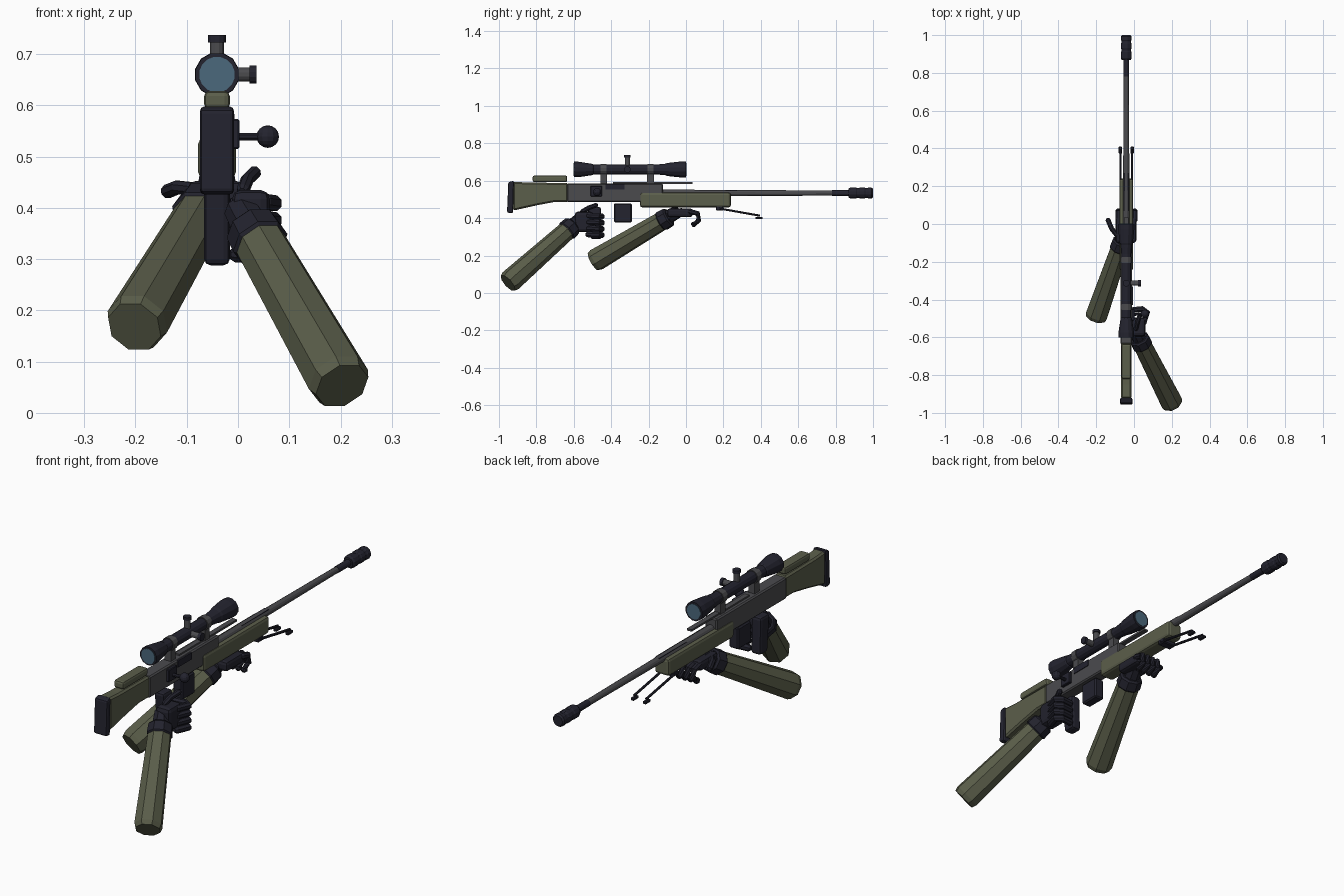
import bpy, bmesh, math
from mathutils import Vector

if "Cube" in bpy.data.objects:
    bpy.data.objects.remove(bpy.data.objects["Cube"])

def material(name, rgb):
    m = bpy.data.materials.new(name)
    m.diffuse_color = (*rgb, 1)
    m.use_nodes = True
    m.node_tree.nodes["Principled BSDF"].inputs["Base Color"].default_value = m.diffuse_color
    return m

DARK = material("near_black", (0.017, 0.017, 0.028))
GLOVE = material("glove_black", (0.016, 0.016, 0.026))
OLIVE = material("olive_stock", (0.105, 0.112, 0.070))
SLEEVE = material("olive_sleeve", (0.100, 0.108, 0.066))
GREY = material("gun_grey", (0.070, 0.070, 0.076))
GLASS = material("lens_blue", (0.070, 0.140, 0.200))
CX = -0.041  # rifle centre line

def finish(name, bm, mat, bevel=0, seg=1):
    bmesh.ops.recalc_face_normals(bm, faces=bm.faces)
    me = bpy.data.meshes.new(name)
    bm.to_mesh(me)
    bm.free()
    me.materials.append(mat)
    ob = bpy.data.objects.new(name, me)
    bpy.context.collection.objects.link(ob)
    if bevel:
        b = ob.modifiers.new("bevel", 'BEVEL')
        b.width, b.segments = bevel, seg
    return ob

def slab(name, pts, x0, x1, mat, bevel=0, seg=1):
    """Extrude a (y, z) side profile from x0 to x1."""
    bm = bmesh.new()
    f = bm.faces.new([bm.verts.new((x0, y, z)) for y, z in pts])
    r = bmesh.ops.extrude_face_region(bm, geom=[f])
    vs = [v for v in r["geom"] if isinstance(v, bmesh.types.BMVert)]
    bmesh.ops.translate(bm, verts=vs, vec=(x1 - x0, 0, 0))
    return finish(name, bm, mat, bevel, seg)

def box(name, x, y, z, mat, bevel=0, seg=1):
    return slab(name, [(y[0], z[0]), (y[1], z[0]), (y[1], z[1]), (y[0], z[1])],
                x[0], x[1], mat, bevel, seg)

def tube(name, pts, radii, mat, sides=12):
    """Loft rings along a path, with capped ends."""
    pts = [Vector(p) for p in pts]
    bm, rings = bmesh.new(), []
    for i, p in enumerate(pts):
        d = (pts[min(i + 1, len(pts) - 1)] - pts[max(i - 1, 0)]).normalized()
        up = Vector((0, 0, 1)) if abs(d.z) < 0.9 else Vector((1, 0, 0))
        u = d.cross(up).normalized()
        w = u.cross(d)
        rings.append([bm.verts.new(p + radii[i] * (
            math.cos(a) * u + math.sin(a) * w)) for a in
            [2 * math.pi * (k + 0.5) / sides for k in range(sides)]])
    for a, b in zip(rings, rings[1:]):
        for k in range(sides):
            n = (k + 1) % sides
            bm.faces.new((a[k], a[n], b[n], b[k]))
    bm.faces.new(rings[0])
    bm.faces.new(rings[-1])
    return finish(name, bm, mat)

def lathe(name, prof, z, mat, sides=12):
    """Turned part along the rifle axis from (y, radius) pairs."""
    return tube(name, [(CX, y, z) for y, r in prof], [r for y, r in prof], mat, sides)

def finger(name, pts, r):
    """Rounded finger along a path."""
    pts = [Vector(p) for p in pts]
    a = pts[0] + (pts[0] - pts[1]).normalized() * r * 0.6
    b = pts[-1] + (pts[-1] - pts[-2]).normalized() * r * 0.6
    tube(name, [a] + pts + [b], [r * 0.6] + [r] * len(pts) + [r * 0.6], GLOVE, 8)

# Stock
slab("butt_pad", [(-0.957, 0.43), (-0.925, 0.425), (-0.92, 0.60), (-0.95, 0.592)],
     CX - 0.033, CX + 0.033, DARK, 0.008, 2)
slab("stock", [(-0.925, 0.595), (-0.85, 0.59), (-0.63, 0.588), (-0.63, 0.487), (-0.70, 0.487),
               (-0.80, 0.468), (-0.925, 0.44)], CX - 0.029, CX + 0.029, OLIVE, 0.008)
box("cheek_rest", (CX - 0.025, CX + 0.025), (-0.82, -0.635), (0.592, 0.628), OLIVE, 0.01, 2)

# Receiver and fore-end
box("receiver", (CX - 0.031, CX + 0.031), (-0.636, -0.123), (0.485, 0.585), GREY, 0.006)
box("ejection_port", (CX + 0.02, CX + 0.0345), (-0.43, -0.33), (0.552, 0.583), DARK)
box("top_rail", (CX - 0.012, CX + 0.012), (-0.39, 0.035), (0.583, 0.592), GREY)
box("fore_end", (CX - 0.037, CX + 0.037), (-0.246, 0.24), (0.457, 0.537), OLIVE, 0.013, 2)
box("fore_end_top_plate", (CX - 0.012, CX + 0.012), (0.07, 0.27), (0.535, 0.549), DARK)

# Barrel and muzzle
lathe("barrel", [(-0.13, 0.019), (0.1, 0.018), (0.79, 0.014)], 0.534, GREY)
lathe("barrel_tip", [(0.78, 0.0155), (0.88, 0.0155)], 0.534, DARK)
lathe("muzzle_brake", [(0.868, 0.024), (0.878, 0.03), (0.91, 0.03), (0.915, 0.027), (0.925, 0.027),
                       (0.93, 0.03), (0.955, 0.03), (0.96, 0.027), (0.97, 0.027), (0.975, 0.03),
                       (0.992, 0.03), (1.0, 0.024)], 0.534, DARK)

# Magazine and grip
box("magazine", (CX - 0.024, CX + 0.024), (-0.386, -0.29), (0.377, 0.478), DARK, 0.006)
slab("pistol_grip", [(-0.51, 0.288), (-0.45, 0.288), (-0.455, 0.46), (-0.525, 0.46)],
     CX - 0.025, CX + 0.025, DARK, 0.012, 2)

# Bolt
box("bolt_plate", (CX + 0.028, CX + 0.044), (-0.51, -0.45), (0.515, 0.573), DARK, 0.003)
tube("bolt_handle", [(CX + 0.03, -0.48, 0.539), (0.05, -0.475, 0.539)], [0.008, 0.008], DARK, 8)
bm = bmesh.new()
bmesh.ops.create_uvsphere(bm, u_segments=12, v_segments=8, radius=0.022)
bmesh.ops.translate(bm, verts=bm.verts, vec=(0.058, -0.475, 0.539))
finish("bolt_knob", bm, DARK)

# Scope
SZ = 0.66
lathe("scope_body", [(-0.60, 0.043), (-0.575, 0.043), (-0.50, 0.031), (-0.495, 0.027),
                     (-0.16, 0.027), (-0.11, 0.032), (-0.10, 0.036), (-0.03, 0.044),
                     (0.0, 0.044)], SZ, DARK)
for name, y in (("rear_lens", -0.602), ("front_lens", 0.0)):
    lathe(name, [(y, 0.035), (y + 0.002, 0.035)], SZ, GLASS, 16)
for i, y in enumerate((-0.44, -0.19)):
    lathe(f"scope_ring_{i}", [(y - 0.016, 0.031), (y + 0.016, 0.031)], SZ, GREY)
    box(f"scope_mount_{i}", (CX - 0.016, CX + 0.016), (y - 0.018, y + 0.018), (0.58, 0.64), GREY)
for name, d in (("top_turret", Vector((0, 0, 1))), ("side_turret", Vector((1, 0, 0)))):
    c = Vector((CX, -0.313, SZ))
    tube(name, [c, c + d * 0.066], [0.014] * 2, GREY)
    tube(name + "_cap", [c + d * 0.063, c + d * 0.077], [0.018] * 2, DARK)

# Folded bipod
box("bipod_mount", (CX - 0.035, CX + 0.035), (0.16, 0.20), (0.44, 0.465), DARK, 0.004)
for side, s in (("left", -1), ("right", 1)):
    x = CX + s * 0.031
    tube(f"bipod_leg_{side}", [(x, 0.175, 0.452), (x, 0.395, 0.413)], [0.006] * 2, DARK, 8)
    box(f"bipod_foot_{side}", (x - 0.009, x + 0.009), (0.372, 0.41), (0.394, 0.407), DARK, 0.003)

# Sleeves and cuffs
def arm(side, start, end):
    a, b = Vector(start), Vector(end)
    d = (b - a).normalized()
    tube(f"{side}_sleeve", [a, b - d * 0.02, b], [0.051, 0.062, 0.055], SLEEVE, 8)
    tube(f"{side}_cuff", [a - d * 0.032, a - d * 0.024, a + d * 0.018, a + d * 0.026],
         [0.046, 0.054, 0.057, 0.05], GLOVE, 8)
    tube(f"{side}_wrist", [a - d * 0.09, a], [0.034, 0.04], GLOVE, 8)

arm("right", (0.037, -0.625, 0.343), (0.203, -0.952, 0.053))
arm("left", (-0.07, -0.115, 0.393), (-0.202, -0.495, 0.168))

# Right hand closed beside the grip
box("right_palm", (-0.012, 0.062), (-0.595, -0.495), (0.325, 0.435), GLOVE, 0.018, 2)
for i in range(4):
    z = 0.412 - 0.033 * i
    finger(f"right_finger_{i}", [(0.05, -0.525, z), (0.07, -0.465, z - 0.003),
                                 (0.045, -0.45, z - 0.004), (-0.005, -0.455, z - 0.004)], 0.0165)
finger("right_thumb", [(0.01, -0.555, 0.435), (0.018, -0.52, 0.455), (0.033, -0.48, 0.469)], 0.013)

# Left hand under the fore-end
box("left_palm", (-0.098, 0.012), (-0.10, 0.035), (0.405, 0.452), GLOVE, 0.014, 2)
for i in range(4):
    x = -0.083 + 0.029 * i
    finger(f"left_finger_{i}", [(x, 0.02, 0.435), (x, 0.062, 0.425), (x, 0.068, 0.388),
                                (x, 0.038, 0.365)], 0.0155)
finger("left_thumb", [(-0.09, -0.06, 0.437), (-0.118, -0.025, 0.44), (-0.138, 0.022, 0.432)], 0.014)
